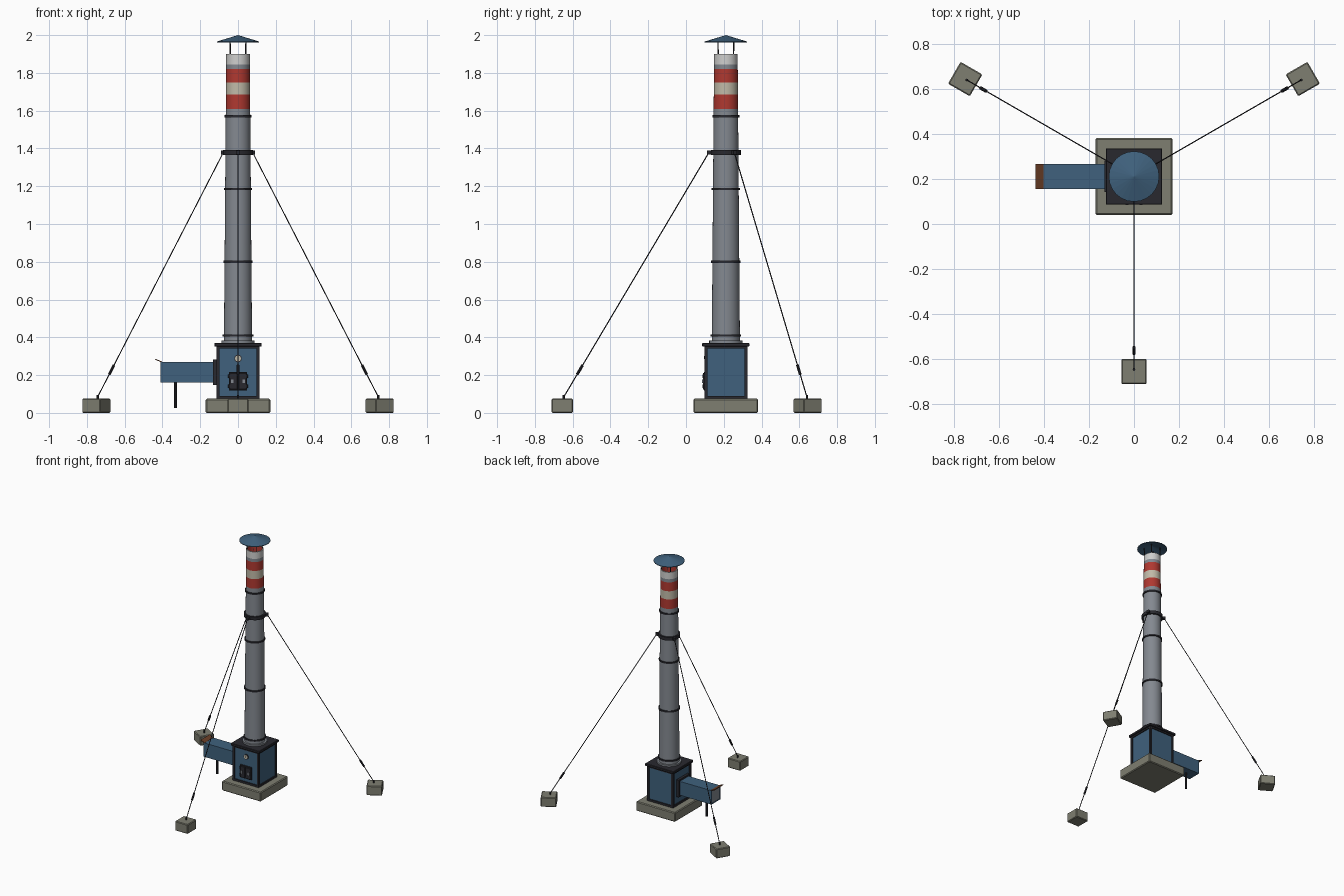
import bpy, bmesh, math
from mathutils import Vector, Matrix

if "Cube" in bpy.data.objects:
    bpy.data.objects.remove(bpy.data.objects["Cube"])

CY = 0.211  # stack axis in y


def mat(name, r, g, b):
    m = bpy.data.materials.new(name)
    m.diffuse_color = (r, g, b, 1)
    m.use_nodes = True
    m.node_tree.nodes["Principled BSDF"].inputs["Base Color"].default_value = m.diffuse_color
    return m


BLUE = mat("blue_paint", 0.05, 0.12, 0.205)
DARK = mat("dark_iron", 0.022, 0.022, 0.028)
STEEL = mat("grey_steel", 0.23, 0.25, 0.28)
CONC = mat("concrete", 0.21, 0.21, 0.165)
RED = mat("red_band", 0.43, 0.04, 0.03)
CREAM = mat("cream_band", 0.53, 0.49, 0.39)
WHITE = mat("pale_rim", 0.62, 0.62, 0.61)
RUST = mat("rust", 0.15, 0.05, 0.02)


def make(name, bm, mats, smooth=False):
    bmesh.ops.recalc_face_normals(bm, faces=bm.faces)
    me = bpy.data.meshes.new(name)
    bm.to_mesh(me)
    bm.free()
    for m in mats:
        me.materials.append(m)
    ob = bpy.data.objects.new(name, me)
    bpy.context.collection.objects.link(ob)
    if smooth:
        bpy.ops.object.select_all(action='DESELECT')
        ob.select_set(True)
        bpy.context.view_layer.objects.active = ob
        bpy.ops.object.shade_smooth_by_angle(angle=math.radians(35))
    return ob


def box(name, lo, hi, m, bevel=0.0, rot=None):
    lo, hi = Vector(lo), Vector(hi)
    bm = bmesh.new()
    bmesh.ops.create_cube(bm, size=1)
    bmesh.ops.scale(bm, vec=hi - lo, verts=bm.verts)
    if rot:
        bmesh.ops.rotate(bm, matrix=rot, verts=bm.verts)
    if bevel:
        bmesh.ops.bevel(bm, geom=bm.edges[:], offset=bevel, segments=1, affect='EDGES')
    bmesh.ops.translate(bm, vec=(lo + hi) / 2, verts=bm.verts)
    return make(name, bm, [m])


def lathe(name, profile, mats, pick=None, n=32, smooth=True):
    """Spin (radius, z) points around the stack axis; pick(face) gives the material."""
    bm = bmesh.new()
    vs = [bm.verts.new((r, CY, z)) for r, z in profile]
    es = [bm.edges.new(p) for p in zip(vs, vs[1:])]
    bmesh.ops.spin(bm, geom=vs + es, cent=(0, CY, 0), axis=(0, 0, 1),
                   angle=math.tau, steps=n, use_merge=True)
    bmesh.ops.remove_doubles(bm, verts=bm.verts, dist=1e-5)
    if pick:
        for f in bm.faces:
            f.material_index = pick(f)
    return make(name, bm, mats, smooth)


def ring(name, r, z0, z1, m, inner=0.05, n=32):
    return lathe(name, [(inner, z0), (r, z0), (r, z1), (inner, z1), (inner, z0)], [m], n=n)


def rod(name, a, b, r, m, n=8, r2=None):
    a, b = Vector(a), Vector(b)
    d = b - a
    bm = bmesh.new()
    bmesh.ops.create_cone(bm, cap_ends=True, segments=n, radius1=r,
                          radius2=r if r2 is None else r2, depth=d.length)
    q = d.to_track_quat('Z', 'Y').to_matrix().to_4x4()
    bmesh.ops.transform(bm, matrix=Matrix.Translation((a + b) / 2) @ q, verts=bm.verts)
    return make(name, bm, [m], True)


# Concrete pad and firebox
box("base_slab", (-.171, CY - .171, 0), (.171, CY + .171, .075), CONC, .006)
box("firebox_body", (-.106, CY - .106, .075), (.106, CY + .106, .355), BLUE)
box("firebox_bottom_frame", (-.114, CY - .114, .075), (.114, CY + .114, .09), DARK)
box("firebox_top_frame", (-.114, CY - .114, .34), (.114, CY + .114, .352), DARK)
box("firebox_top_plate", (-.125, CY - .125, .351), (.125, CY + .125, .37), DARK, .003)
for sx in (-1, 1):
    for sy in (-1, 1):
        x, y = sx * .106, CY + sy * .106
        box("firebox_corner_post", (x - .008, y - .008, .08), (x + .008, y + .008, .35), DARK)

# Firebox door with two leaves, handles and hinges
FY = CY - .106
box("door_frame", (-.048, FY - .010, .118), (.048, FY + .002, .217), DARK)
for s in (-1, 1):
    x = s * .0235
    box("door_leaf", (x - .021, FY - .016, .124), (x + .021, FY, .211), DARK, .002)
    box("door_handle", (s * .031 - .006, FY - .021, .157), (s * .031 + .006, FY - .014, .177), STEEL)
    for z in (.14, .195):
        rod("door_hinge", (s * .047, FY - .013, z - .009), (s * .047, FY - .013, z + .009), .005, DARK)

# Round gauge above the door
rod("gauge_rim", (0, FY + .001, .288), (0, FY - .006, .288), .02, DARK, 20)
rod("gauge_face", (0, FY, .288), (0, FY - .008, .288), .016, CREAM, 20)
box("gauge_needle", (-.003, FY - .0095, .284), (.003, FY - .007, .302), DARK)

# Side duct: open hollow box with flange, grille, rusty flap and prop
D0, D1, DZ0, DZ1, DH = -.41, -.10, .16, .27, .055
box("duct_top", (D0, CY - DH, DZ1 - .006), (D1, CY + DH, DZ1), BLUE)
box("duct_bottom", (D0, CY - DH, DZ0), (D1, CY + DH, DZ0 + .006), BLUE)
for s in (-1, 1):
    y = CY + s * (DH - .003)
    box("duct_side", (D0, y - .003, DZ0 + .006), (D1, y + .003, DZ1 - .006), BLUE)
box("duct_end_plate", (D0 + .004, CY - DH + .006, DZ0 + .006),
    (D0 + .012, CY + DH - .006, DZ1 - .006), STEEL)
box("duct_flange", (-.132, CY - .068, .147), (-.112, CY + .068, .283), DARK)
box("duct_flap", (-.439, CY - DH, .274), (-.401, CY + DH, .279), RUST, 0,
    Matrix.Rotation(math.radians(22), 3, 'Y'))
rod("duct_prop", (-.33, CY, .025), (-.33, CY, .162), .008, DARK, 10)


# Tapered stack with painted bands near the top
def radius(z):
    return .0745 - .0122 * (z - .37) / 1.53


BANDS = [(1.61, 1.685, 1), (1.685, 1.75, 2), (1.75, 1.82, 1), (1.845, 1.91, 3)]


def band(f):
    c = f.calc_center_median()
    if math.hypot(c.x, c.y - CY) < .05:
        return 4
    return next((i for a, b, i in BANDS if a < c.z < b), 0)


heights = [.37, .8, 1.185, 1.61, 1.685, 1.75, 1.82, 1.845, 1.90]
lathe("stack", [(radius(z), z) for z in heights] + [(.054, 1.90), (.052, 1.7), (0, 1.7)],
      [STEEL, RED, CREAM, WHITE, DARK], band)
ring("stack_foot", .088, .369, .382, STEEL)
for z in (.41, .80, 1.185, 1.57):
    ring("stack_joint_ring", radius(z) + .007, z - .006, z + .006, DARK)
ring("guy_collar", .079, 1.366, 1.392, DARK)

# Conical rain cap on four struts
lathe("rain_cap", [(0, 2.0), (.112, 1.966), (.112, 1.962), (0, 1.992)], [BLUE], n=24, smooth=False)
for k in range(4):
    a = math.radians(45 + 90 * k)
    c, s = math.cos(a), math.sin(a)
    rod("cap_strut", (.056 * c, CY + .056 * s, 1.86), (.06 * c, CY + .06 * s, 1.978), .0035, DARK)

# Three guy wires with lugs, turnbuckles, eye bolts and anchor blocks
for deg in (-90, 30, 150):
    a = math.radians(deg)
    u = Vector((math.cos(a), math.sin(a), 0))
    rot = Matrix.Rotation(a, 3, 'Z')

    def at(r, z):
        return Vector((0, CY, z)) + u * r

    p = at(.866, .0375)
    h = Vector((.056, .056, .0375))
    box("anchor_block", p - h, p + h, CONC, .005, rot)
    p = at(.085, 1.379)
    h = Vector((.014, .010, .010))
    box("collar_lug", p - h, p + h, DARK, 0, rot)
    top, foot = at(.093, 1.373), at(.856, .088)
    rod("guy_wire", top, foot, .003, DARK, 6)
    rod("turnbuckle", top.lerp(foot, .872), top.lerp(foot, .91), .0075, DARK, 8)
    rod("eye_bolt", at(.858, .07), at(.858, .094), .006, DARK, 8)
